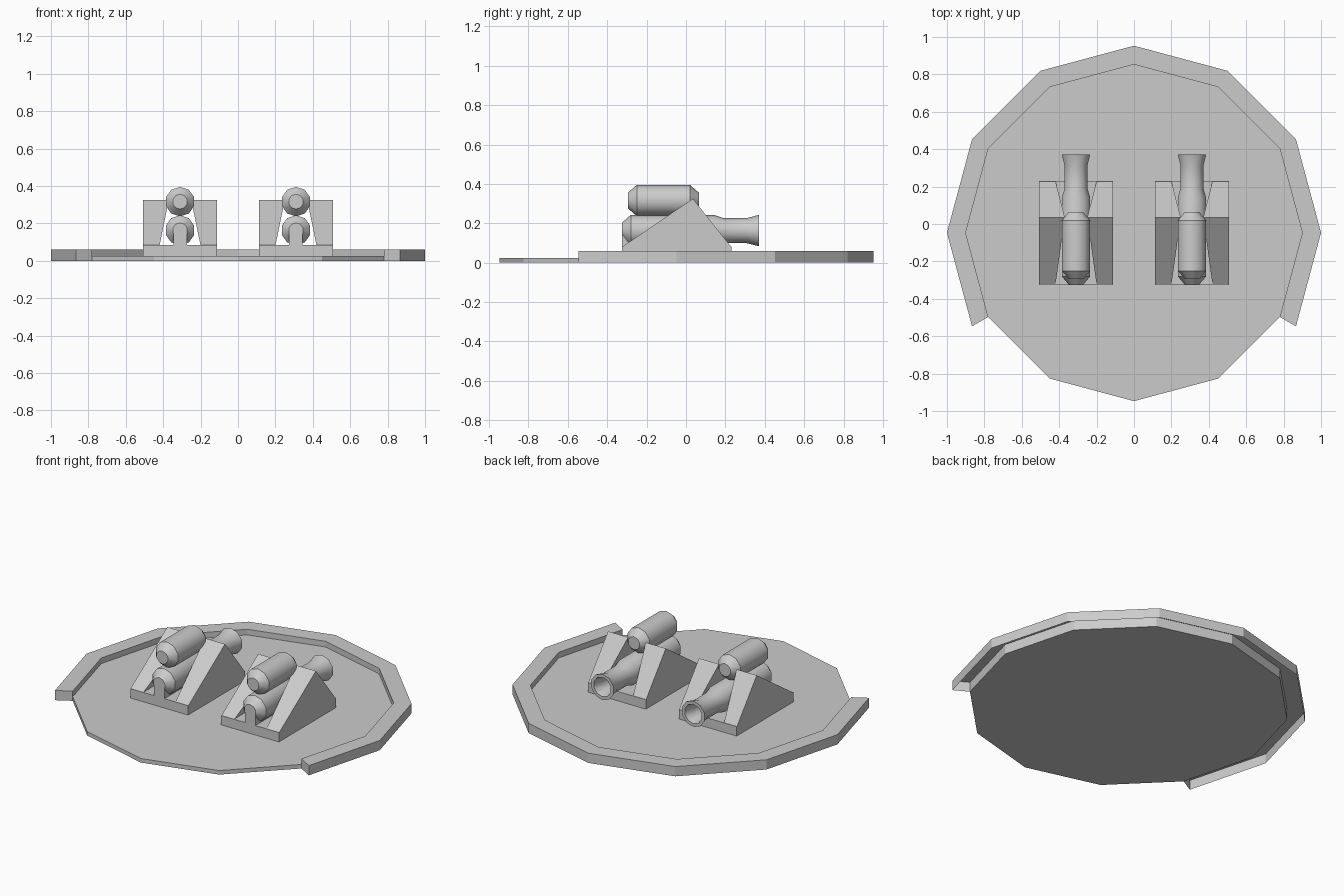
import bpy
from math import cos, sin, pi, radians

if "Cube" in bpy.data.objects:
    bpy.data.objects.remove(bpy.data.objects["Cube"])

CY = -0.047      # centre of the round platform
GUN_X = 0.31     # distance of each gun mount from the middle


def make(name, verts, faces, smooth=False):
    me = bpy.data.meshes.new(name)
    me.from_pydata(verts, [], faces)
    me.update()
    ob = bpy.data.objects.new(name, me)
    bpy.context.collection.objects.link(ob)
    if smooth:
        bpy.ops.object.select_all(action='DESELECT')
        bpy.context.view_layer.objects.active = ob
        ob.select_set(True)
        bpy.ops.object.shade_smooth_by_angle(angle=radians(39))
    return ob


def loft(name, rings, smooth=False, closed=True, caps=True):
    """Skin equal-length point rings; optional end caps."""
    n = len(rings[0])
    verts = [p for r in rings for p in r]
    faces = []
    for k in range(len(rings) - 1):
        for i in range(n if closed else n - 1):
            j = (i + 1) % n
            faces.append((k * n + i, k * n + j, (k + 1) * n + j, (k + 1) * n + i))
    if caps:
        faces.append(tuple(reversed(range(n))))
        faces.append(tuple(range(len(verts) - n, len(verts))))
    return make(name, verts, faces, smooth)


def circle(r, z, start=0, count=12):
    return [(r * cos(radians(start + 30 * i)), CY + r * sin(radians(start + 30 * i)), z)
            for i in range(count)]


def lathe_y(name, profile, x, z, sides=10):
    """Turn (y, radius) pairs around an axis parallel to y, one corner on top."""
    rings = [[(x - r * sin(2 * pi * i / sides), y, z + r * cos(2 * pi * i / sides))
              for i in range(sides)] for y, r in profile]
    # ring order chosen so the normals face outwards
    return loft(name, [list(reversed(r)) for r in rings], smooth=True)


def box(name, x0, x1, y0, y1, z0, z1):
    rings = [[(x0, y0, z), (x1, y0, z), (x1, y1, z), (x0, y1, z)] for z in (z0, z1)]
    return loft(name, rings)


# twelve-sided platform
loft("platform", [circle(0.9, 0), circle(0.9, 0.025)])

# raised rim around the back, open underneath
arcs = [circle(r, z, -30, 9) for r, z in ((1, 0), (1, 0.06), (0.9, 0.06), (0.9, 0))]
rim_verts = [p for a in arcs for p in a]
rim_faces = [(k * 9 + i, k * 9 + i + 1, k * 9 + i + 10, k * 9 + i + 9)
             for k in range(3) for i in range(8)]
rim_faces += [(0, 9, 18, 27), (35, 26, 17, 8)]
make("rim", rim_verts, rim_faces)

for side, label in ((-1, "left"), (1, "right")):
    x = side * GUN_X

    # mount slab
    box(label + "_mount_base", x - 0.197, x + 0.197, -0.325, 0.23, 0.02, 0.083)

    # two triangular cheeks, thicker at the ridge
    for s, part in ((-1, "outer_a"), (1, "outer_b")):
        outside = [(x + s * 0.197, y, z) for y, z in ((-0.325, 0.08), (0.23, 0.08), (0.035, 0.325))]
        inside = [(x + s * w, y, z) for w, y, z in
                  ((0.11, -0.325, 0.08), (0.11, 0.23, 0.08), (0.06, 0.035, 0.325))]
        rings = [outside, inside] if s < 0 else [inside, outside]
        loft(label + "_cheek_" + part, [list(r) for r in rings])

    # upper cylinder
    lathe_y(label + "_upper_cylinder",
            [(-0.295, 0.04), (-0.25, 0.079), (0.02, 0.079), (0.065, 0.04)], x, 0.316)

    # lower barrel with flared hollow muzzle
    lathe_y(label + "_barrel",
            [(-0.325, 0.04), (-0.28, 0.08), (0.14, 0.08), (0.19, 0.064), (0.31, 0.064),
             (0.372, 0.08), (0.372, 0.06), (0.31, 0.045), (0.25, 0.045)], x, 0.163)

    # foot under the barrel
    box(label + "_barrel_foot", x - 0.036, x + 0.036, -0.325, 0.02, 0.08, 0.155)
